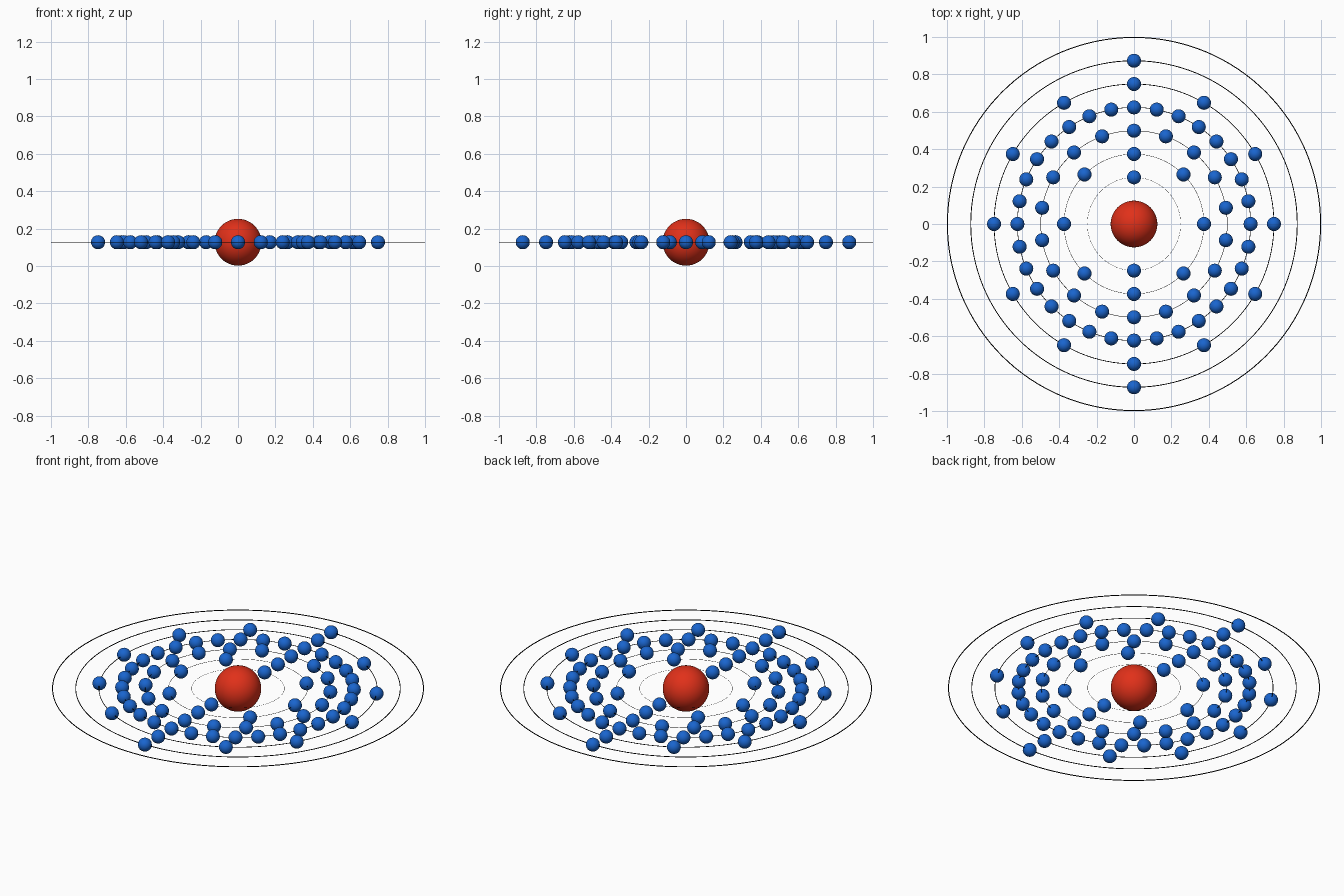
import bpy
import math

if "Cube" in bpy.data.objects:
    bpy.data.objects.remove(bpy.data.objects["Cube"])

CENTRE_Z = 0.127
ELECTRON_RADIUS = 0.0375
SHELL_STEP = 0.1247
ELECTRONS_PER_SHELL = [2, 8, 18, 32, 12, 2, 0]


def material(name, colour):
    mat = bpy.data.materials.new(name)
    mat.diffuse_color = (*colour, 1)
    mat.use_nodes = True
    mat.node_tree.nodes["Principled BSDF"].inputs["Base Color"].default_value = mat.diffuse_color
    return mat


red = material("nucleus_red", (0.75, 0.03, 0.01))
blue = material("electron_blue", (0.01, 0.13, 0.62))
black = material("orbit_black", (0.0, 0.0, 0.0))


def finish(name, mat):
    obj = bpy.context.object
    obj.name = name
    obj.data.materials.append(mat)
    bpy.ops.object.shade_smooth()
    return obj


# Nucleus
bpy.ops.mesh.primitive_uv_sphere_add(segments=48, ring_count=24, radius=0.125,
                                     location=(0, 0, CENTRE_Z))
finish("nucleus", red)

# One electron mesh, shared by every copy
bpy.ops.mesh.primitive_uv_sphere_add(segments=24, ring_count=16, radius=ELECTRON_RADIUS)
first = finish("electron", blue)
electron_mesh = first.data
bpy.data.objects.remove(first)

for shell, count in enumerate(ELECTRONS_PER_SHELL, start=1):
    # Orbit ring, the wire grows with the shell number
    radius = SHELL_STEP * (shell + 1)
    bpy.ops.mesh.primitive_torus_add(major_segments=128, minor_segments=8,
                                     major_radius=radius, minor_radius=0.0026 * radius,
                                     location=(0, 0, CENTRE_Z))
    finish(f"orbit_{shell}", black)

    # Electrons evenly spaced, starting from the +y axis
    for i in range(count):
        angle = math.pi / 2 + 2 * math.pi * i / count
        electron = bpy.data.objects.new(f"electron_{shell}_{i + 1}", electron_mesh)
        electron.location = (radius * math.cos(angle), radius * math.sin(angle), CENTRE_Z)
        bpy.context.collection.objects.link(electron)
